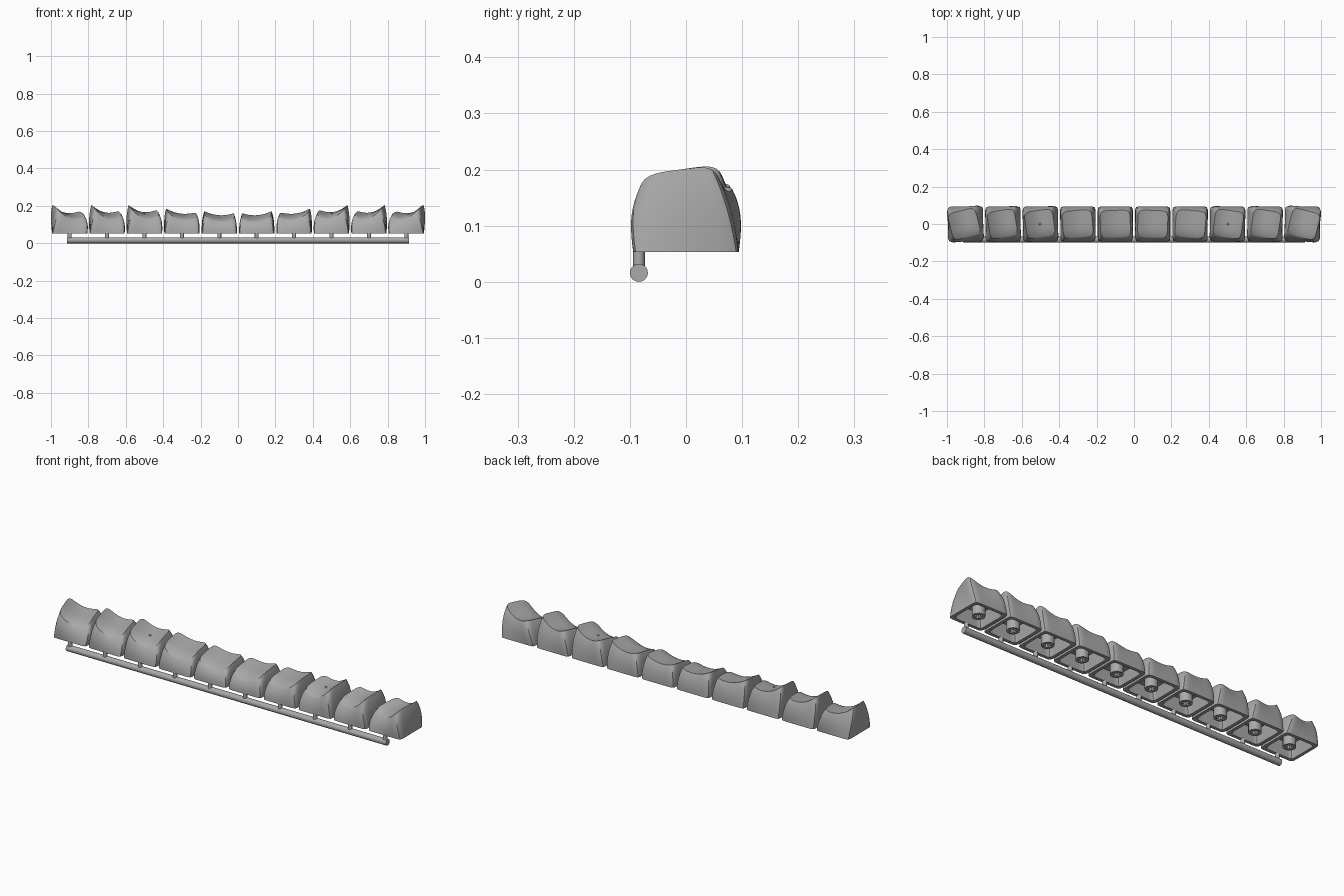
import bpy, bmesh, math
from mathutils import Vector

cube = bpy.data.objects.get("Cube")
if cube:
    bpy.data.objects.remove(cube, do_unlink=True)

grey = bpy.data.materials.new("plain_grey")
grey.use_nodes = True
colour = (0.4, 0.4, 0.4, 1)
grey.diffuse_color = colour
grey.node_tree.nodes["Principled BSDF"].inputs["Base Color"].default_value = colour

BASE_Z = 0.053
SIDE = 12          # segments along each side of a cap


def finish(bm, name, location=(0, 0, 0), angle=32):
    bmesh.ops.recalc_face_normals(bm, faces=bm.faces)
    mesh = bpy.data.meshes.new(name)
    bm.to_mesh(mesh)
    bm.free()
    ob = bpy.data.objects.new(name, mesh)
    bpy.context.collection.objects.link(ob)
    ob.location = location
    mesh.materials.append(grey)
    bpy.ops.object.select_all(action='DESELECT')
    ob.select_set(True)
    bpy.context.view_layer.objects.active = ob
    bpy.ops.object.shade_smooth_by_angle(angle=math.radians(angle))
    return ob


def bridge(bm, a, b):
    for i in range(len(a)):
        j = (i + 1) % len(a)
        bm.faces.new((a[i], a[j], b[j], b[i]))


def rounded_square(n):
    """Unit square outline whose corners get tighter as n grows."""
    pts = []
    for k in range(4):
        for i in range(SIDE):
            p = Vector((1, -1 + 2 * i / SIDE))
            for _ in range(k):
                p = Vector((-p.y, p.x))
            pts.append(p / (abs(p.x) ** n + abs(p.y) ** n) ** (1 / n))
    return pts


def make_cap(name, x, mirror, centre, tilt, lift, dish, twist, shift, half_x):
    bm = bmesh.new()

    def rim_height(u, v):
        return centre + tilt * u + lift * v + dish * u * u - 0.012 * max(0, -v) ** 3

    def ring(points):
        return [bm.verts.new((mirror * px, py, pz)) for px, py, pz in points]

    def section(t, scale=1.0):
        """Cross-section at height t (0 base, 1 rim); scale < 1 moves into the dish."""
        ease = t ** 2.6
        hx = 0.094 + (half_x - 0.094) * ease
        hy = 0.094 + (0.073 - 0.094) * ease
        ang = math.radians(twist) * t
        out = []
        for p in rounded_square(14 - 8 * t):
            u, v = p * scale
            px, py = u * hx, v * hy
            z = BASE_Z + (rim_height(u, v) - BASE_Z) * t
            out.append((px * math.cos(ang) - py * math.sin(ang) + shift * t * t,
                        px * math.sin(ang) + py * math.cos(ang), z))
        return out

    def inner(half, z):
        return [(p.x * half, p.y * half, z) for p in rounded_square(12)]

    # hollow underside, outer walls, then the dished top
    rings = [ring(inner(0.066, centre - 0.035)), ring(inner(0.078, BASE_Z))]
    rings += [ring(section(i / 10)) for i in range(11)]
    rings += [ring(section(1, s)) for s in (0.95, 0.85, 0.7, 0.5, 0.3, 0.12)]
    for a, b in zip(rings, rings[1:]):
        bridge(bm, a, b)
    bm.faces.new(rings[0])
    bm.faces.new(rings[-1])
    finish(bm, name + "_cap", (x * mirror, 0, 0))


def make_stem(name, x, top):
    """Round post with a cross-shaped socket in its lower end."""
    arm, w = 0.021, 0.0065
    cross = []
    for k in range(4):
        quarter = [Vector((arm, -w)), Vector((arm, 0)), Vector((arm, w)),
                   Vector(((arm + w) / 2, w)), Vector((w, w)), Vector((w, (arm + w) / 2))]
        for p in quarter:
            for _ in range(k):
                p = Vector((-p.y, p.x))
            cross.append(p)
    bm = bmesh.new()

    def ring(points, z):
        return [bm.verts.new((p.x, p.y, z)) for p in points]

    circle = [p.normalized() * 0.03 for p in cross]
    rings = [ring(circle, top), ring(circle, BASE_Z), ring(cross, BASE_Z), ring(cross, top - 0.01)]
    for a, b in zip(rings, rings[1:]):
        bridge(bm, a, b)
    bm.faces.new(rings[0])
    bm.faces.new(rings[-1])
    finish(bm, name + "_stem", (x, 0, 0))


def make_rod(name, start, end, radius):
    a, b = Vector(start), Vector(end)
    bm = bmesh.new()
    bmesh.ops.create_cone(bm, cap_ends=True, segments=32, radius1=radius, radius2=radius,
                          depth=(b - a).length)
    ob = finish(bm, name, (a + b) / 2)
    ob.rotation_euler = (b - a).to_track_quat('Z', 'Y').to_euler()


# centre height, sideways tilt, backward lift, dish depth, twist, top shift, top half width
shapes = [
    (0.140, 0.006, 0.010, 0.018, -2, 0.000, 0.080),
    (0.150, 0.011, 0.009, 0.018, -5, 0.002, 0.080),
    (0.158, 0.015, 0.010, 0.026, -8, 0.004, 0.076),
    (0.156, 0.018, 0.010, 0.026, -9, 0.004, 0.074),
    (0.155, 0.018, 0.009, 0.026, -14, 0.008, 0.076),
]
for mirror, label in ((1, "left"), (-1, "right")):
    for i, shape in enumerate(shapes):
        name = f"{label}_{i + 1}"
        x = 0.1 + 0.2 * i
        make_cap(name, x, mirror, *shape)
        make_stem(name, x * mirror, shape[0] - 0.03)
        # short post joining the cap to the runner
        make_rod(name + "_post", (x * mirror, -0.084, 0.016), (x * mirror, -0.084, 0.056), 0.0105)
    # small raised locating dot
    bm = bmesh.new()
    bmesh.ops.create_uvsphere(bm, u_segments=16, v_segments=8, radius=0.006)
    finish(bm, label + "_locating_dot", (0.503 * mirror, 0, 0.158), 60)

make_rod("runner", (-0.915, -0.084, 0.016), (0.915, -0.084, 0.016), 0.016)
